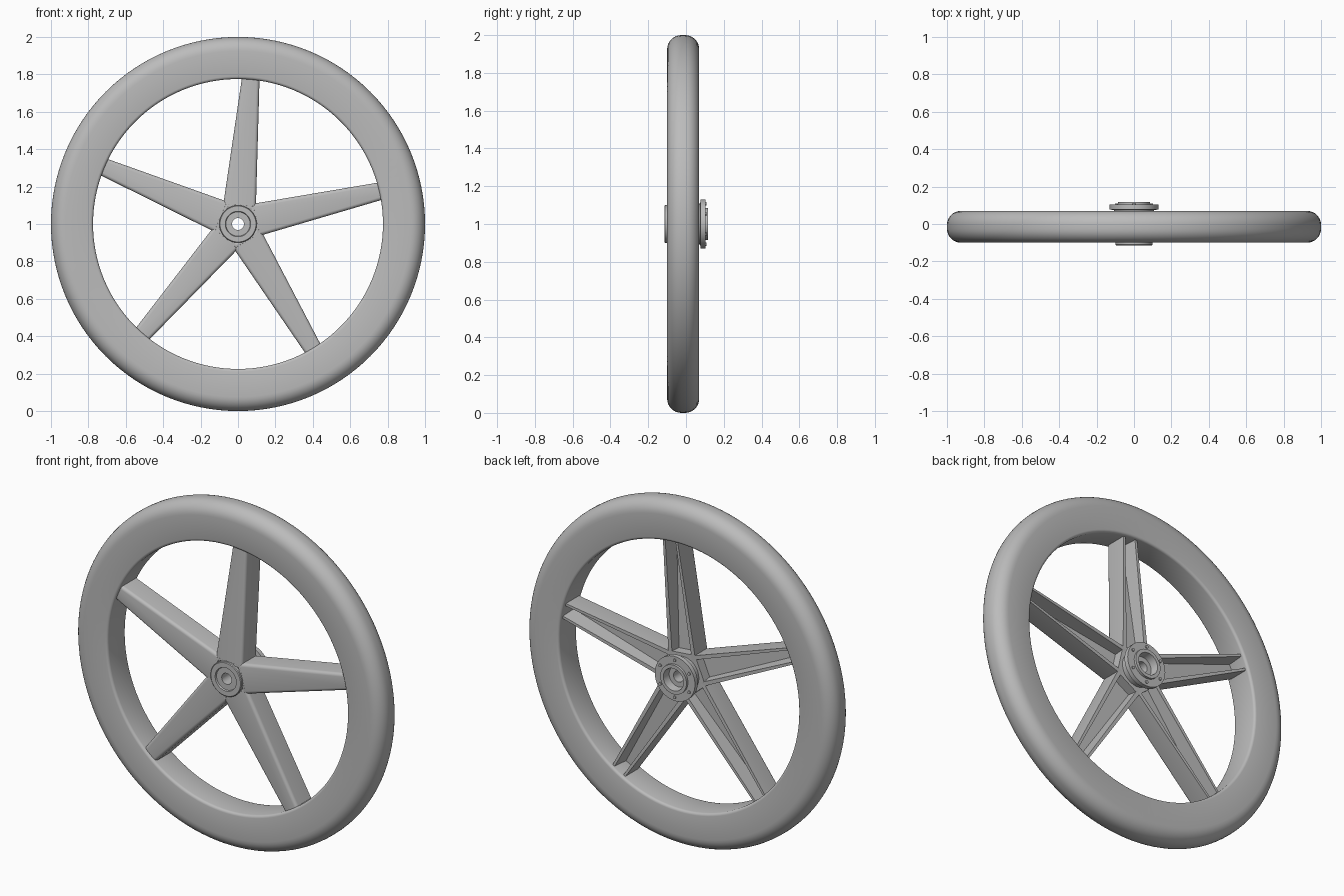
import bpy, bmesh
from math import sin, cos, pi, radians

cube = bpy.data.objects.get("Cube")
if cube:
    bpy.data.objects.remove(cube, do_unlink=True)

GREY = (0.5, 0.5, 0.5, 1)
metal = bpy.data.materials.new("cast_grey")
metal.use_nodes = True
metal.diffuse_color = GREY
metal.node_tree.nodes["Principled BSDF"].inputs["Base Color"].default_value = GREY

FIRST = radians(85)      # direction of the upper spoke
STEP = 2 * pi / 5
CENTRE = (0, 0, 1)       # wheel axis, running along y


def loft(name, rings, wrap=False, smooth=32):
    """Skin a list of equal-length closed rings, capped unless wrapped."""
    bm = bmesh.new()
    loops = [[bm.verts.new(p) for p in ring] for ring in rings]
    n = len(loops[0])
    pairs = list(zip(loops, loops[1:]))
    if wrap:
        pairs.append((loops[-1], loops[0]))
    else:
        bm.faces.new(loops[0])
        bm.faces.new(loops[-1])
    for a, b in pairs:
        for i in range(n):
            j = (i + 1) % n
            bm.faces.new((a[i], a[j], b[j], b[i]))
    bmesh.ops.recalc_face_normals(bm, faces=bm.faces)
    mesh = bpy.data.meshes.new(name)
    bm.to_mesh(mesh)
    bm.free()
    mesh.shade_smooth()
    mesh.set_sharp_from_angle(angle=radians(smooth))
    mesh.materials.append(metal)
    obj = bpy.data.objects.new(name, mesh)
    obj.location = CENTRE
    bpy.context.collection.objects.link(obj)
    return obj


def lathe(name, profile, segments):
    """Revolve a closed (radius, y) profile around the wheel axis."""
    turns = [2 * pi * k / segments for k in range(segments)]
    return loft(name, [[(r * cos(t), y, r * sin(t)) for r, y in profile]
                       for t in turns], wrap=True)


def arc(cx, cy, radius, start, steps):
    """Quarter circle of points, counter-clockwise from start degrees."""
    angles = [radians(start + 90 * k / steps) for k in range(steps + 1)]
    return [(cx + radius * cos(a), cy + radius * sin(a)) for a in angles]


# Rim: heavily rounded outside, small fillets inside
front, back, inner, big, small = -0.10, 0.07, 0.775, 0.075, 0.015
rim = (arc(1 - big, front + big, big, 270, 8)
       + arc(1 - big, back - big, big, 0, 8)
       + arc(inner + small, back - small, small, 90, 3)
       + arc(inner + small, front + small, small, 180, 3))
lathe("rim", rim, 128)


# Spokes: tapered channels, rounded in front and open at the back
def spoke_section(r, half, front, back, floor, wall):
    c = 0.018
    side = [(half - wall - 0.006, floor), (half - wall, back), (half, back)]
    side += arc(half - c, front + c, c, 270, 4)[::-1]
    outline = side + [(-w, y) for w, y in reversed(side)]
    return [(r, y, w) for w, y in outline]


for k in range(5):
    spoke = loft(f"spoke_{k + 1}", [
        spoke_section(0.09, 0.088, -0.10, 0.025, -0.03, 0.024),
        spoke_section(0.80, 0.046, -0.085, 0.05, -0.05, 0.014)])
    spoke.rotation_euler.y = -(FIRST + k * STEP)


# Five-sided core that joins the spokes
def pentagon(radius, y):
    turns = [FIRST + (k + 0.5) * STEP for k in range(5)]
    return [(radius * cos(t), y, radius * sin(t)) for t in turns]


def circle_hole_ring(name, rings):
    """Pentagonal sleeve with an open bore through the middle."""
    return loft(name, rings, wrap=True)


circle_hole_ring("spoke_core", [
    pentagon(0.06, -0.08), pentagon(0.125, -0.10), pentagon(0.147, -0.08),
    pentagon(0.147, 0.025), pentagon(0.06, 0.025)])

# Hub: front boss, bore, tapered barrel, rear flange and raised collar
hub = [(0.032, -0.105), (0.065, -0.105), (0.068, -0.114), (0.096, -0.114),
       (0.10, -0.11), (0.10, 0.02), (0.108, 0.075), (0.13, 0.077),
       (0.13, 0.103), (0.085, 0.103), (0.085, 0.117), (0.065, 0.117),
       (0.06, 0.07), (0.032, 0.07)]
lathe("hub", hub, 48)

# Bolts around the rear flange
for k in range(6):
    a = k * pi / 3 + pi / 6
    ring = [(0.108 * cos(a) + 0.009 * cos(t * pi / 6),
             0.108 * sin(a) + 0.009 * sin(t * pi / 6)) for t in range(12)]
    loft(f"flange_bolt_{k + 1}", [[(x, y, z) for x, z in ring]
                                  for y in (0.098, 0.109)])
